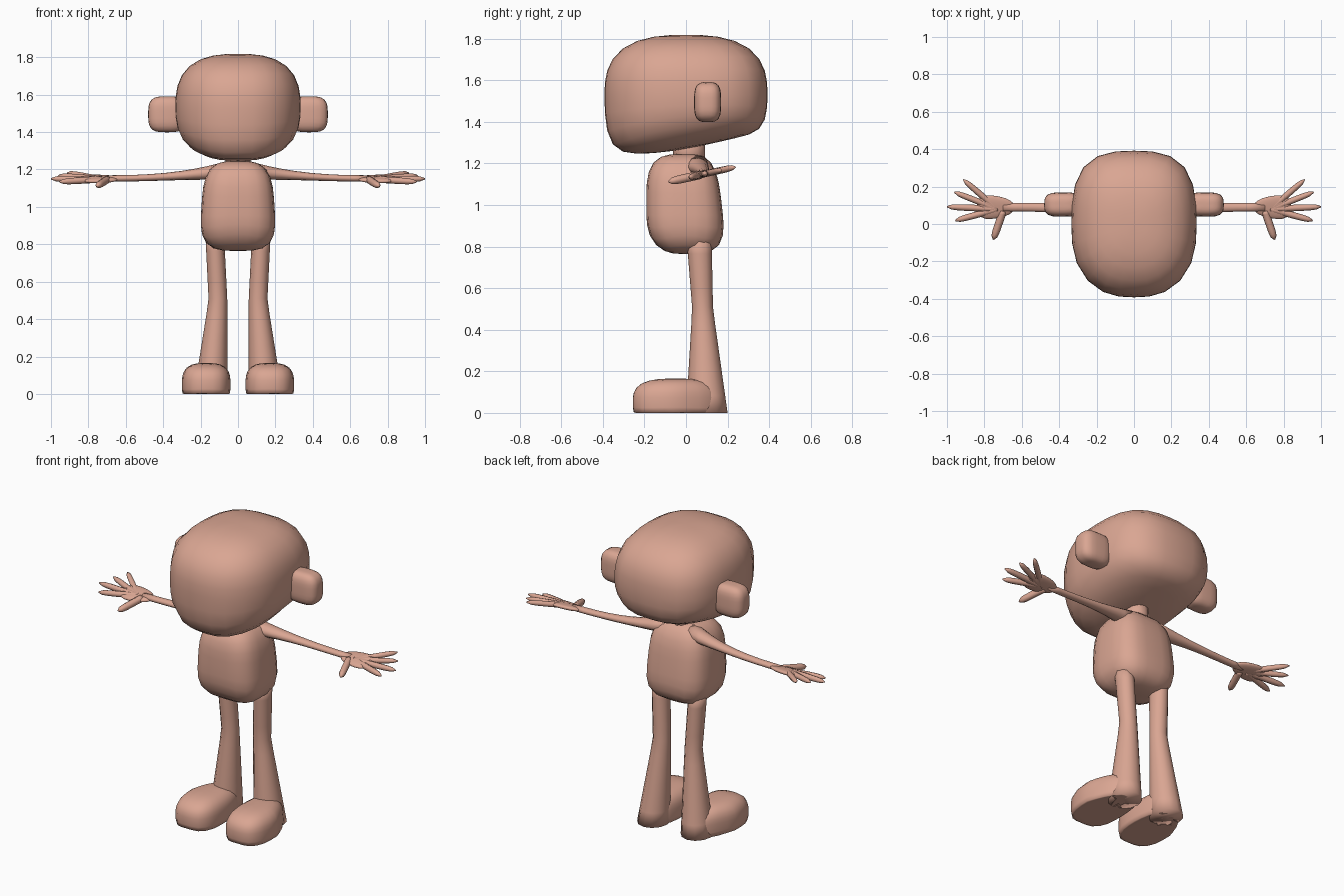
import bpy, bmesh
from math import cos, sin, tau
from mathutils import Vector

cube = bpy.data.objects.get("Cube")
if cube:
    bpy.data.objects.remove(cube, do_unlink=True)

skin = bpy.data.materials.new("warm_skin")
skin.use_nodes = True
skin.diffuse_color = (0.7, 0.38, 0.29, 1)
skin.node_tree.nodes["Principled BSDF"].inputs["Base Color"].default_value = skin.diffuse_color


def finish(name, bm, mirror):
    """Turn the bmesh into a smooth skin-coloured object, mirrored if paired."""
    bmesh.ops.recalc_face_normals(bm, faces=bm.faces)
    for face in bm.faces:
        face.smooth = True
    mesh = bpy.data.meshes.new(name)
    bm.to_mesh(mesh)
    bm.free()
    mesh.materials.append(skin)
    part = bpy.data.objects.new(name, mesh)
    bpy.context.collection.objects.link(part)
    if mirror:
        part.modifiers.new("mirror", "MIRROR").use_mirror_merge = False


def blob(name, center, radii, power, warp=None, mirror=False):
    """Rounded box: a unit sphere pushed onto a superellipsoid, warped, then sized."""
    bm = bmesh.new()
    bmesh.ops.create_uvsphere(bm, u_segments=24, v_segments=16, radius=1)
    for vert in bm.verts:
        reach = sum(abs(c) ** power for c in vert.co) ** (1 / power)
        vert.co /= reach
        if warp:
            warp(vert.co)
        vert.co = Vector(center) + vert.co * Vector(radii)
        vert.co.z = max(vert.co.z, 0)
    finish(name, bm, mirror)


def loft(name, ring, start, end, steps, sides=12, mirror=False):
    """Skin ellipses; ring(t) gives a centre and two half-axis vectors."""
    bm = bmesh.new()
    loops = []
    for step in range(steps + 1):
        center, side, up = ring(start + (end - start) * step / steps)
        angles = [tau * i / sides for i in range(sides)]
        loops.append([bm.verts.new(center + side * cos(a) + up * sin(a)) for a in angles])
    for low, high in zip(loops, loops[1:]):
        for i in range(sides):
            bm.faces.new((low[i], low[i - 1], high[i - 1], high[i]))
    bm.faces.new(loops[0])
    bm.faces.new(loops[-1])
    finish(name, bm, mirror)


# Head: jaw heavy at the front, underside rising towards the back
def shape_head(co):
    co.x *= 1 + 0.1 * co.y ** 3
    if co.z < 0:
        co.z *= 0.9 - 0.24 * co.y + 0.4 * co.y ** 4


blob("head", (0, 0, 1.53), (0.335, 0.392, 0.288), 2.7, shape_head)
blob("ear", (0.38, 0.104, 1.495), (0.1, 0.065, 0.096), 3.5, mirror=True)


# Torso: wider at the hips, the back sloping in towards the shoulders
def shape_torso(co):
    co.x *= 1 - 0.08 * co.z
    if co.y > 0:
        co.y *= 0.95 - 0.15 * co.z
    elif co.z < 0:
        co.y *= 1 - 0.2 * co.z ** 4


blob("torso", (0, -0.005, 1.005), (0.195, 0.186, 0.24), 3.5, shape_torso)


def neck_ring(z):
    return Vector((0, 0.015, z)), Vector((0.066, 0, 0)), Vector((0, 0.077, 0))


loft("neck", neck_ring, 1.2, 1.32, 2)


# Legs: slim at the knee, flaring evenly down to the heel
def leg_ring(z):
    flare = max(0, 1 - 2 * z)
    thigh = max(0, z - 0.5)
    center = Vector((0.107 + 0.04 * flare + 0.05 * thigh, 0.08 + 0.02 * flare - 0.05 * thigh, z))
    side = Vector((0.05 + 0.04 * flare, 0, 0))
    return center, side, Vector((0, 0.05 + 0.05 * flare + 0.03 * thigh, 0))


loft("leg", leg_ring, 0, 0.85, 10, mirror=True)


# Feet: bulbous toes narrowing inwards to the heel, flat underneath
def shape_foot(co):
    if co.y > 0:
        co.x *= 1 - 0.3 * co.y
        co.x -= 0.2 * co.y


blob("foot", (0.17, -0.05, 0.05), (0.13, 0.206, 0.115), 3, shape_foot, mirror=True)


# Arms: tapering from the shoulder to a thin wrist
def arm_ring(x):
    near = max(0, (0.68 - x) / 0.6)
    center = Vector((x, 0.09 - 0.045 * near ** 3, 1.152 + 0.04 * near ** 2))
    side = Vector((0, 0.023 + 0.04 * near ** 3, 0))
    return center, side, Vector((0, 0, 0.017 + 0.03 * near ** 3))


loft("arm", arm_ring, 0.08, 0.7, 8, mirror=True)


# Hands: flat palms fanning out, tilted up towards the back
TILT = 0.22


def hand_point(x, y):
    return Vector((x, y, 1.13 + TILT * y))


def shape_palm(co):
    co.y *= 1 + 0.25 * co.x
    co.z += TILT * co.y * 0.06 / 0.016


blob("palm", hand_point(0.74, 0.09), (0.1, 0.06, 0.016), 2.5, shape_palm, mirror=True)


def finger(name, base, tip, radius):
    """Slim round-tipped finger lying in the tilted plane of the hand."""
    start, end = hand_point(*base), hand_point(*tip)
    side = (end - start).cross(Vector((0, 0, 1))).normalized()
    up = side.cross(end - start).normalized()

    def ring(t):
        width = radius * (1.05 - t ** 8) ** 0.5
        return start.lerp(end, t), side * width, up * width

    loft(name, ring, 0, 1, 10, sides=8, mirror=True)


knuckle = (0.73, 0.08)
finger("little_finger", knuckle, (0.912, 0.237), 0.016)
finger("ring_finger", knuckle, (0.96, 0.17), 0.016)
finger("middle_finger", knuckle, (1, 0.092), 0.017)
finger("index_finger", knuckle, (0.955, 0.018), 0.017)
finger("thumb", (0.7, 0.07), (0.752, -0.083), 0.02)
